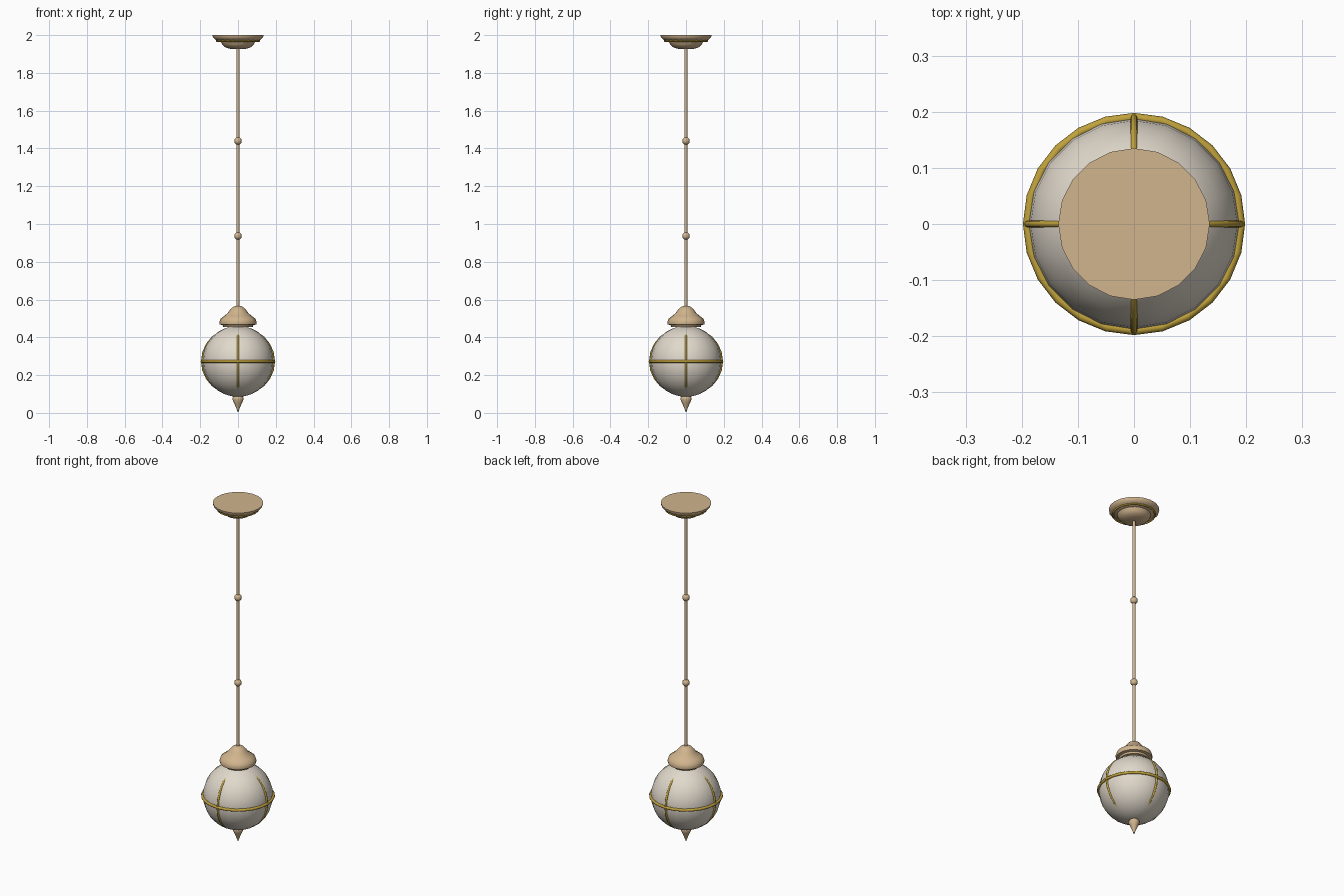
import bpy, math
from mathutils import Matrix

if "Cube" in bpy.data.objects:
    bpy.data.objects.remove(bpy.data.objects["Cube"])


def material(name, rgb):
    m = bpy.data.materials.new(name)
    m.diffuse_color = (*rgb, 1)
    m.use_nodes = True
    m.node_tree.nodes["Principled BSDF"].inputs["Base Color"].default_value = m.diffuse_color
    return m


TAN = material("tan_metal", (0.64, 0.46, 0.27))
GOLD = material("gold_trim", (0.53, 0.36, 0.045))
GLASS = material("frosted_glass", (0.75, 0.69, 0.60))


def make(name, verts, faces, mat, angle=40):
    me = bpy.data.meshes.new(name)
    me.from_pydata(verts, [], faces)
    me.materials.append(mat)
    ob = bpy.data.objects.new(name, me)
    bpy.context.collection.objects.link(ob)
    bpy.ops.object.select_all(action='DESELECT')
    ob.select_set(True)
    bpy.context.view_layer.objects.active = ob
    bpy.ops.object.shade_smooth_by_angle(angle=math.radians(angle))
    return ob


def lathe(name, profile, n, mat, angle=40):
    """Revolve (radius, z) points listed from bottom to top; ends are capped."""
    verts, rings, faces = [], [], []
    for r, z in profile:
        if r == 0:
            rings.append([len(verts)] * n)
            verts.append((0, 0, z))
        else:
            rings.append(list(range(len(verts), len(verts) + n)))
            verts += [(r * math.cos(2 * math.pi * i / n),
                       r * math.sin(2 * math.pi * i / n), z) for i in range(n)]
    for a, b in zip(rings, rings[1:]):
        for i in range(n):
            j = (i + 1) % n
            faces.append(list(dict.fromkeys((a[i], a[j], b[j], b[i]))))
    if profile[0][0]:
        faces.append(rings[0][::-1])
    if profile[-1][0]:
        faces.append(rings[-1])
    return make(name, verts, faces, mat, angle)


def ring(name, rx, ry, minor, z, mat, n=24, m=8, rot=None):
    """Elliptical torus, flat by default, optionally rotated."""
    rot = rot or Matrix.Identity(4)
    move = Matrix.Translation((0, 0, z)) @ rot
    verts, faces = [], []
    for i in range(n):
        a = 2 * math.pi * i / n
        for k in range(m):
            b = 2 * math.pi * k / m
            d = minor * math.cos(b)
            p = Matrix.Translation(((rx + d) * math.cos(a), (ry + d) * math.sin(a),
                                    minor * math.sin(b))).to_translation()
            verts.append(move @ p)
            i2, k2 = (i + 1) % n, (k + 1) % m
            faces.append((i * m + k, i2 * m + k, i2 * m + k2, i * m + k2))
    return make(name, verts, faces, mat, 60)


# Ceiling canopy with gold trim ring
lathe("canopy", [(0, 1.925), (0.045, 1.928), (0.068, 1.936), (0.082, 1.948),
                 (0.09, 1.965), (0.112, 1.97), (0.125, 1.98), (0.133, 1.988),
                 (0.135, 2.0)], 20, TAN)
ring("canopy_trim", 0.112, 0.112, 0.005, 1.969, GOLD, n=24)

# Hanging rod with two beads
lathe("rod", [(0.008, 0.55), (0.008, 1.935)], 12, TAN)
for i, z in enumerate((0.937, 1.44)):
    lathe(f"rod_bead_{i + 1}", [(0.01, z - 0.018), (0.018, z - 0.010), (0.02, z),
                                (0.018, z + 0.010), (0.01, z + 0.018)], 12, TAN, 50)

# Cap over the globe
lathe("globe_cap", [(0.078, 0.455), (0.082, 0.465), (0.097, 0.468), (0.099, 0.48),
                    (0.093, 0.498), (0.076, 0.511), (0.058, 0.525), (0.046, 0.541),
                    (0.032, 0.557), (0.015, 0.566), (0, 0.567)], 20, TAN)

# Glass globe
C, R = 0.273, 0.188
lathe("globe", [(0 if k in (0, 16) else R * math.sin(math.pi * k / 16),
                 C - R * math.cos(math.pi * k / 16)) for k in range(17)], 20, GLASS, 60)

# Gold bands: equator and two upright hoops that sink into the glass near the poles
ring("equator_band", 0.190, 0.190, 0.008, C, GOLD)
for i in range(2):
    turn = Matrix.Rotation(i * math.pi / 2, 4, 'Z') @ Matrix.Rotation(math.pi / 2, 4, 'X')
    ring(f"upright_band_{i + 1}", 0.190, 0.179, 0.006, C, GOLD, rot=turn)

# Pointed finial under the globe
lathe("finial", [(0, 0.0), (0.005, 0.014), (0.012, 0.032), (0.021, 0.052),
                 (0.029, 0.07), (0.029, 0.08), (0.022, 0.09), (0, 0.095)], 16, TAN, 50)
